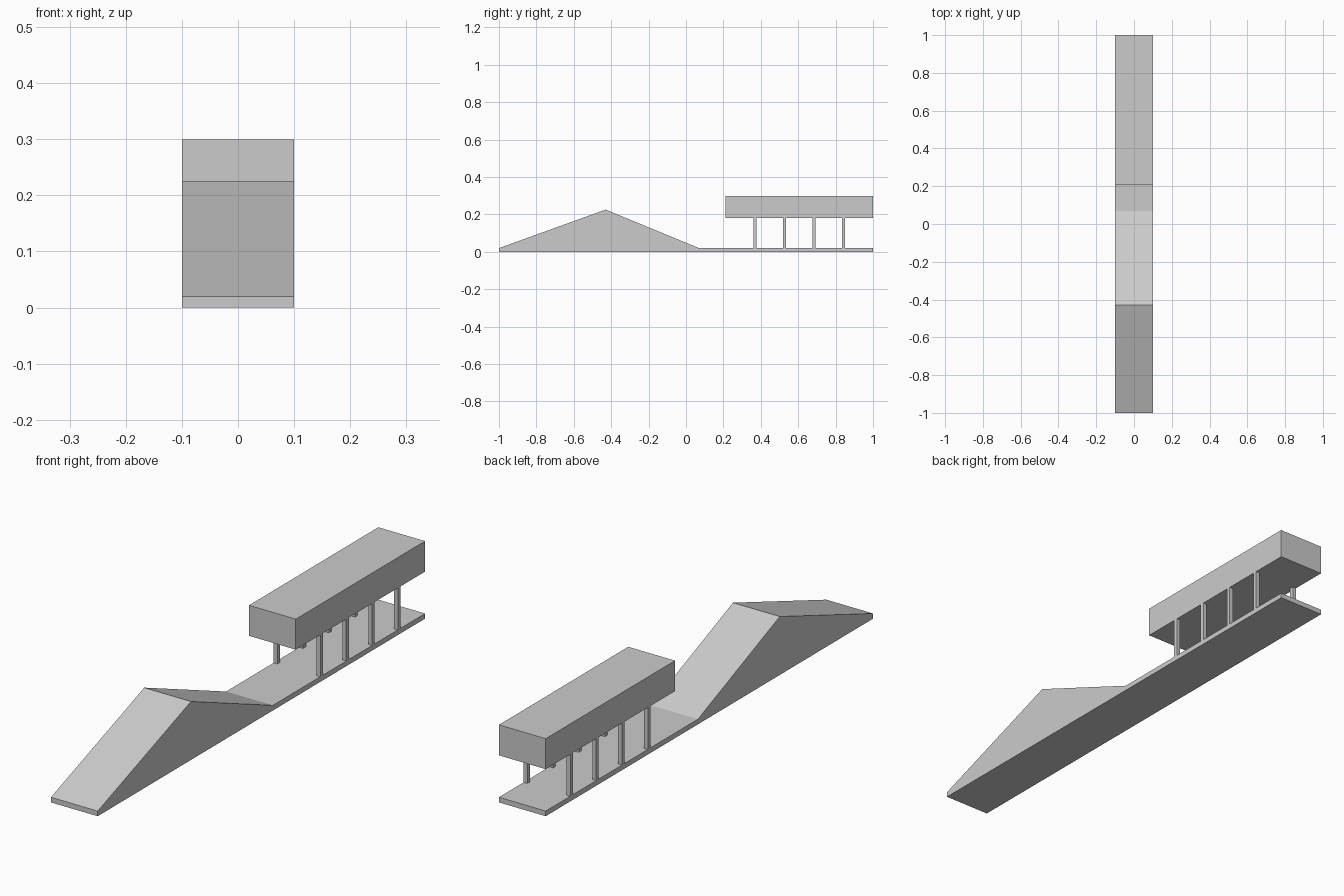
import bpy, bmesh

if "Cube" in bpy.data.objects:
    bpy.data.objects.remove(bpy.data.objects["Cube"])

HALF_W = 0.1      # half width of the whole strip
SLAB = 0.02       # base thickness
HALL = (0.21, 1.0, 0.182, 0.30)   # y0, y1, z0, z1 of raised block


def add_mesh(name, bm):
    bmesh.ops.recalc_face_normals(bm, faces=bm.faces)
    mesh = bpy.data.meshes.new(name)
    bm.to_mesh(mesh)
    bm.free()
    obj = bpy.data.objects.new(name, mesh)
    bpy.context.collection.objects.link(obj)
    return obj


def extrude_profile(name, points, x0, x1):
    """Extrude a (y, z) outline along x."""
    bm = bmesh.new()
    face = bm.faces.new([bm.verts.new((x0, y, z)) for y, z in points])
    out = bmesh.ops.extrude_face_region(bm, geom=[face])
    verts = [g for g in out["geom"] if isinstance(g, bmesh.types.BMVert)]
    bmesh.ops.translate(bm, verts=verts, vec=(x1 - x0, 0, 0))
    return add_mesh(name, bm)


def box(name, x0, x1, y0, y1, z0, z1):
    return extrude_profile(name, [(y0, z0), (y1, z0), (y1, z1), (y0, z1)], x0, x1)


# Base slab with the ridge hill rising from its front half
extrude_profile("base_and_ridge", [
    (-1, 0), (1, 0), (1, SLAB), (0.07, SLAB), (-0.43, 0.226), (-1, SLAB),
], -HALF_W, HALF_W)

# Raised block at the back
y0, y1, z0, z1 = HALL
box("raised_block", -HALF_W, HALF_W, y0, y1, z0, z1)

# Two rows of four square posts, flush with the sides
POST = 0.016
for i in range(1, 5):
    y = y0 + (y1 - y0) * i / 5
    for side, x in (("left", -HALF_W), ("right", HALF_W - POST)):
        box(f"post_{side}_{i}", x, x + POST, y - POST / 2, y + POST / 2, SLAB, z0)
